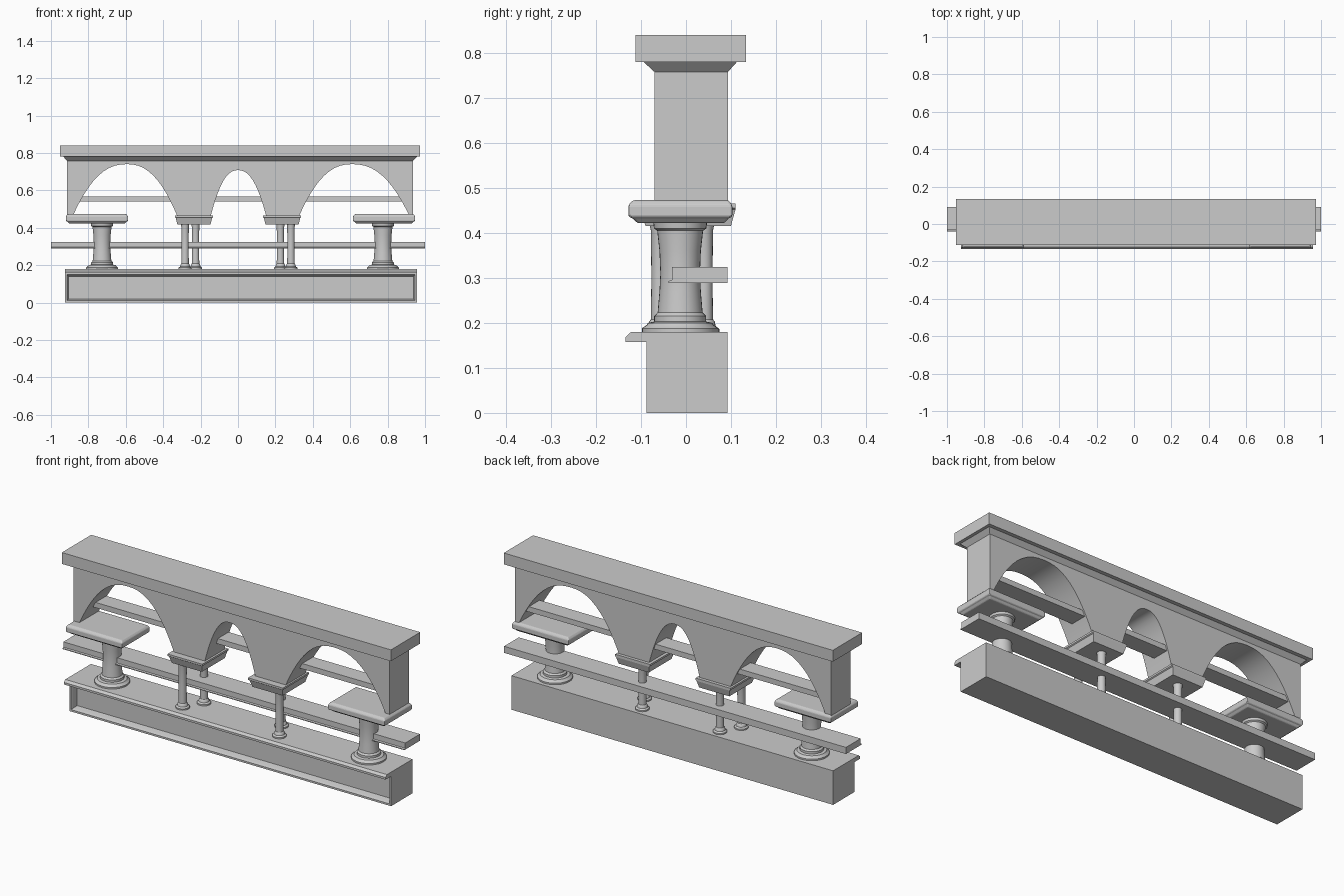
import bpy, bmesh, math

if "Cube" in bpy.data.objects:
    bpy.data.objects.remove(bpy.data.objects["Cube"])


def finish(name, bm, smooth=None):
    bmesh.ops.recalc_face_normals(bm, faces=bm.faces)
    me = bpy.data.meshes.new(name)
    bm.to_mesh(me)
    bm.free()
    ob = bpy.data.objects.new(name, me)
    bpy.context.collection.objects.link(ob)
    if smooth:
        bpy.ops.object.select_all(action='DESELECT')
        ob.select_set(True)
        bpy.context.view_layer.objects.active = ob
        bpy.ops.object.shade_smooth_by_angle(angle=math.radians(smooth))
    return ob


def bridge(bm, rings):
    loops = [[bm.verts.new(p) for p in ring] for ring in rings]
    for a, b in zip(loops, loops[1:]):
        n = len(a)
        for i in range(n):
            bm.faces.new((a[i], a[(i + 1) % n], b[(i + 1) % n], b[i]))
    bm.faces.new(loops[0])
    bm.faces.new(loops[-1])


# Stack of rectangles (x0, x1, y0, y1, z)
def stack(name, sections):
    bm = bmesh.new()
    bridge(bm, [[(a, c, z), (b, c, z), (b, d, z), (a, d, z)] for a, b, c, d, z in sections])
    return finish(name, bm)


# Side profile (y, z) extruded along x
def moulding(name, x0, x1, profile):
    bm = bmesh.new()
    bridge(bm, [[(x, y, z) for y, z in profile] for x in (x0, x1)])
    return finish(name, bm)


# Round column from (radius, z) pairs
def lathe(name, cx, cy, profile, n=32):
    bm = bmesh.new()
    ang = [2 * math.pi * i / n for i in range(n)]
    bridge(bm, [[(cx + r * math.cos(a), cy + r * math.sin(a), z) for a in ang] for r, z in profile])
    return finish(name, bm, 35)


# Base block with recessed front panel
bm = bmesh.new()
X0, X1 = -0.925, 0.957
bridge(bm, [[(X0, -.088, z), (X1, -.088, z), (X1, .092, z), (X0, .092, z)] for z in (0, .16)])
bmesh.ops.recalc_face_normals(bm, faces=bm.faces)
front = [f for f in bm.faces if f.normal.y < -0.9]
bmesh.ops.inset_region(bm, faces=front, thickness=.014)
bmesh.ops.inset_region(bm, faces=front, thickness=.006, depth=-.012)
bmesh.ops.inset_region(bm, faces=front, thickness=.008, depth=-.025)
finish("base_block", bm)
moulding("base_ledge", X0, X1, [(.092, .16), (.092, .18), (-.122, .18), (-.134, .169), (-.134, .158), (-.088, .158)])

# Horizontal rails
moulding("middle_rail", -1, 1, [(.092, .289), (.092, .324), (-.031, .324), (-.031, .296), (-.039, .293), (-.039, .289)])
stack("upper_rail", [(-.88, .90, -.005, .085, .54), (-.88, .90, -.005, .085, .568)])

# End columns and their caps
big = [(.085, .178), (.085, .188), (.074, .196), (.072, .2), (.058, .203), (.058, .215), (.05, .223),
       (.046, .27), (.044, .31), (.046, .36), (.051, .405), (.058, .41), (.06, .424)]
for side, cx, capx in (("left", -.727, -.754), ("right", .775, .781)):
    lathe("end_column_" + side, cx, -.013, big)
    h = .166
    cap = stack("end_cap_" + side, [
        (capx - h + .018, capx + h - .018, -.108, .086, .422),
        (capx - h + .008, capx + h - .008, -.118, .094, .432),
        (capx - h, capx + h, -.128, .103, .436),
        (capx - h, capx + h, -.128, .103, .462),
        (capx - h + .01, capx + h - .01, -.118, .094, .473)])
    bev = cap.modifiers.new("soft_edges", 'BEVEL')
    bev.width, bev.segments = .004, 2

# Middle column pairs and their tapered caps
thin = [(.034, .178), (.034, .187), (.026, .193), (.024, .203), (.02, .208), (.019, .3), (.02, .405), (.024, .424)]
for side, s in (("left", -1), ("right", 1)):
    lathe("front_thin_column_" + side, s * .283, -.058, thin, 20)
    lathe("back_thin_column_" + side, s * .227, .04, thin, 20)
    c = s * .2355
    stack("middle_cap_" + side, [
        (c - .088, c + .088, -.09, .1, .416), (c - .097, c + .097, -.102, .11, .452),
        (c - .102, c + .102, -.107, .11, .456), (c - .102, c + .102, -.107, .11, .466)])


# Arcade wall outline with three arches
def arch(xa, xm, xb, zb, top, n=14):
    pts = []
    for i in range(-n, n + 1):
        t = math.sin(i / n * math.pi / 2)
        x = xm + t * ((xm - xa) if t < 0 else (xb - xm))
        pts.append((x, zb + (top - zb) * (1 - abs(t) ** 2.35)))
    return pts


outline = [(-.914, .762), (-.914, .468)] + arch(-.882, -.594, -.326, .465, .74) \
    + arch(-.145, 0, .15, .465, .708) + arch(.328, .61, .915, .465, .74) + [(.936, .468), (.936, .762)]
bm = bmesh.new()
bridge(bm, [[(x, y, z) for x, z in outline] for y in (-.07, .093)])
finish("arcade_wall", bm, 30)

# Top slab with sloped trim below
stack("cornice_trim", [(-.914, .936, -.07, .093, .758), (-.934, .957, -.094, .113, .78)])
stack("top_slab", [(-.952, .973, -.112, .133, .78), (-.952, .973, -.112, .133, .84)])
